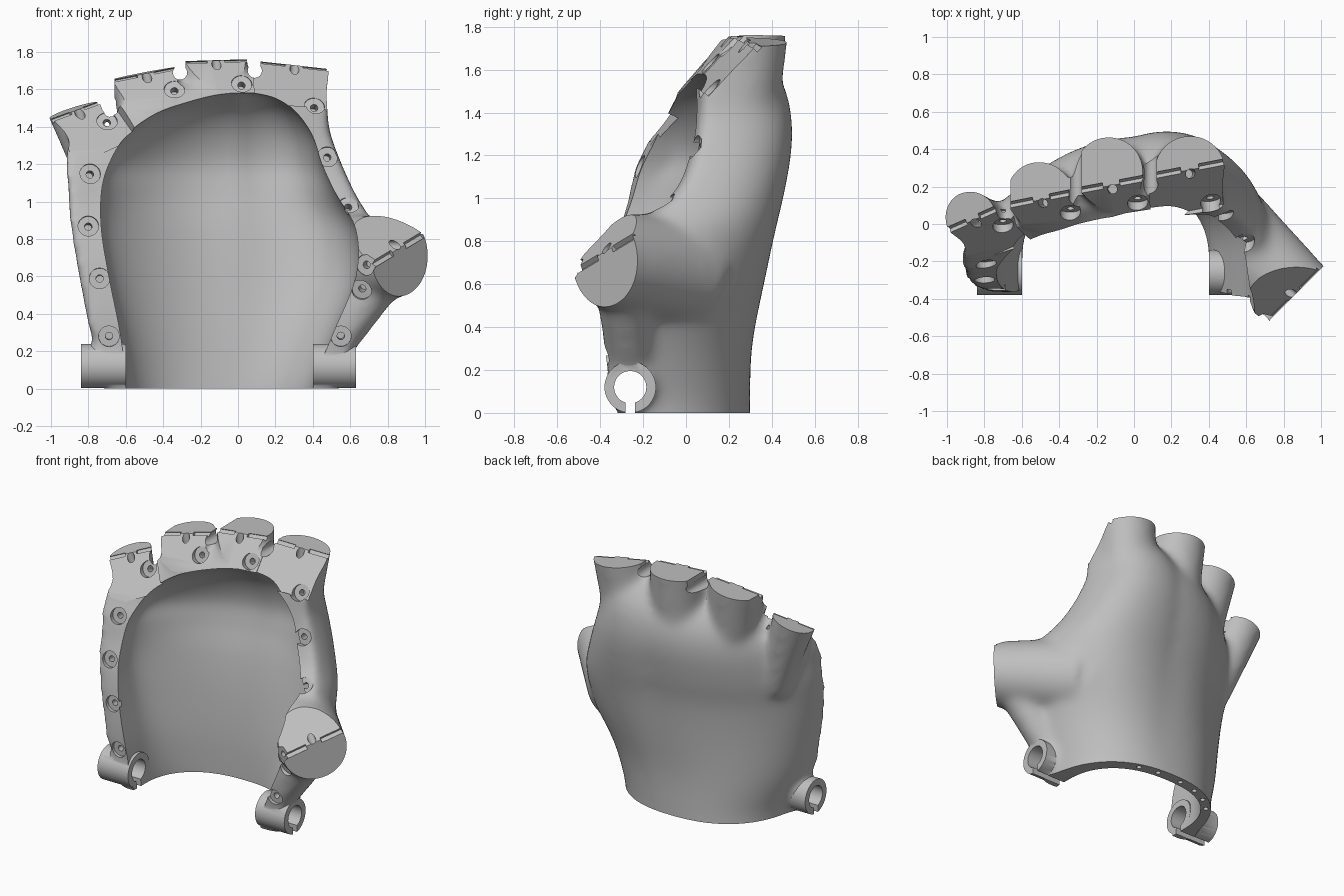
import bpy, bmesh, math
from mathutils import Vector, Matrix
from mathutils.bvhtree import BVHTree

cube = bpy.data.objects.get("Cube")
if cube:
    bpy.data.objects.remove(cube)

grey = bpy.data.materials.new("plain_grey")
grey.use_nodes = True
grey.diffuse_color = (0.52, 0.52, 0.52, 1)
grey.node_tree.nodes["Principled BSDF"].inputs["Base Color"].default_value = (0.52, 0.52, 0.52, 1)


def make(name, bm):
    bmesh.ops.recalc_face_normals(bm, faces=bm.faces)
    mesh = bpy.data.meshes.new(name)
    bm.to_mesh(mesh)
    bm.free()
    mesh.materials.append(grey)
    ob = bpy.data.objects.new(name, mesh)
    bpy.context.collection.objects.link(ob)
    return ob


def apply(ob, kind, **settings):
    mod = ob.modifiers.new("step", kind)
    for key, value in settings.items():
        setattr(mod, key, value)
    bpy.ops.object.select_all(action='DESELECT')
    bpy.context.view_layer.objects.active = ob
    ob.select_set(True)
    bpy.ops.object.modifier_apply(modifier=mod.name)


def combine(ob, bm, operation='DIFFERENCE'):
    tool = make("tool", bm)
    tool.hide_render = True
    apply(ob, 'BOOLEAN', object=tool, operation=operation, solver='MANIFOLD')
    bpy.data.objects.remove(tool)


def cone(bm, p0, p1, r0, r1, segments=48):
    p0, p1 = Vector(p0), Vector(p1)
    d = p1 - p0
    m = Matrix.Translation((p0 + p1) / 2) @ d.to_track_quat('Z', 'Y').to_matrix().to_4x4()
    bmesh.ops.create_cone(bm, cap_ends=True, segments=segments, radius1=r0,
                          radius2=r1, depth=d.length, matrix=m)
    return bm


def box(bm, center, size, x_axis=(1, 0, 0), z_axis=(0, 0, 1)):
    x, z = Vector(x_axis).normalized(), Vector(z_axis).normalized()
    rot = Matrix((x, z.cross(x), z)).transposed().to_4x4()
    m = Matrix.Translation(center) @ rot @ Matrix.Diagonal((*size, 1))
    bmesh.ops.create_cube(bm, size=1, matrix=m)
    return bm


def interpolate(rows, steps=5):
    out = []
    for i in range(len(rows) - 1):
        a, b, c, d = (rows[min(max(i + k, 0), len(rows) - 1)] for k in (-1, 0, 1, 2))
        for j in range(steps):
            t = j / steps
            out.append([q + t * (r - p) / 2 + t * t * (p - 2.5 * q + 2 * r - s / 2)
                        + t ** 3 * (1.5 * (q - r) + (s - p) / 2)
                        for p, q, r, s in zip(a, b, c, d)])
    return out + [list(rows[-1])]


def arch_point(row, angle, tilt):
    z, xl, yl, xr, yr, yb = row
    power = lambda v: math.copysign(abs(v) ** 0.85, v)
    k = -power(math.cos(angle))
    x = (xl + xr) / 2 + k * (xr - xl) / 2
    base = yl + (yr - yl) * (k + 1) / 2
    # The back of the hand is fuller towards the thumb side
    back = yb + z * (0.3 * max(x, 0) - 0.3 * min(x - 0.15, 0) ** 2)
    y = base + (back - base) * power(max(math.sin(angle), 0))
    return Vector((x, y, z - tilt * (x - 0.25) ** 2 * (z / 1.64) ** 3))


def loft(bm, rows, tilt=0.0, front=None, n=40):
    rings = []
    for row in interpolate(rows):
        pts = [arch_point(row, math.pi * i / n, tilt) for i in range(n + 1)]
        if front is not None:
            pts += [Vector((pts[-1].x, front, row[0])), Vector((pts[0].x, front, row[0]))]
        rings.append([bm.verts.new(p) for p in pts])
    for a, b in zip(rings, rings[1:]):
        for i in range(len(a)):
            j = (i + 1) % len(a)
            bm.faces.new((a[i], a[j], b[j], b[i]))
    bm.faces.new(rings[0])
    bm.faces.new(rings[-1])
    return bm


# Outer hull: height, left x, left y, right x, right y, back y
outer = [(-0.1, -.69, -.30, .52, -.30, .30), (0.05, -.70, -.32, .53, -.32, .30),
         (0.3, -.79, -.36, .62, -.38, .31), (0.6, -.85, -.35, .74, -.37, .35),
         (0.85, -.89, -.32, .74, -.24, .39), (1.05, -.91, -.28, .63, -.03, .44),
         (1.25, -.92, -.25, .54, .05, .48), (1.4, -.93, -.20, .49, .07, .48),
         (1.52, -.93, -.17, .48, .08, .44), (1.62, -.93, -.13, .48, .09, .36),
         (1.7, -.92, -.1, .47, .1, .26)]
# Palm hollow
inner = [(-0.1, -.60, -.2, .40, -.2, .22), (0.05, -.60, -.2, .41, -.2, .22),
         (0.3, -.63, -.2, .51, -.2, .23), (0.6, -.69, -.2, .63, -.2, .26),
         (0.85, -.73, -.2, .63, -.2, .30), (1.05, -.73, -.2, .52, -.1, .35),
         (1.2, -.69, -.1, .45, 0, .37), (1.35, -.60, -.1, .40, 0, .33),
         (1.47, -.45, -.1, .32, 0, .25), (1.55, -.25, -.1, .22, 0, .14),
         (1.58, -.12, -.1, .12, 0, .08)]

# Stumps: slot centre, slot direction, end normal, end radius, backset, root, root radius
stumps = [((-.86, .02, 1.49), (.27, .12, .1), (0, 0, 1), .14, .03, (-.7, .0, .95), .09),
          ((-.495, .13, 1.685), (.35, .07, .07), (0, 0, 1), .165, .04, (-.4, .08, 1.0), .15),
          ((-.12, .206, 1.755), (.32, .06, .01), (0, 0, 1), .165, .09, (-.1, .2, 1.0), .18),
          ((.3, .29, 1.73), (.36, .07, -.04), (0, 0, 1), .175, .0, (.22, .2, 1.0), .18),
          ((.86, -.38, .75), (-.25, -.25, -.15), (.7, -.7, 0), .185, .03, (.45, -.0, .66), .27)]
frames = []
for c, l, n, r, offset, root, r0 in stumps:
    c, l, n = Vector(c), Vector(l).normalized(), Vector(n)
    n = (n - l * n.dot(l)).normalized()
    back = n.cross(l)
    frames.append((c, l, n, back, (n * 0.67 - back * 0.74).normalized(), r, offset, root, r0))

# Wrist knobs: inner end, outer end
knobs = [(-.6, -.84), (.4, .63)]

# Fuse hull, stumps, thumb webs and knob fillets into one flowing body
bm = loft(bmesh.new(), outer, tilt=0.2)
for c, l, n, back, bevel, r, offset, root, r0 in frames:
    cone(bm, root, c + back * offset + n * 0.12, r0, r + .02)
cone(bm, (.1, .15, .62), (.45, 0, .66), .21, .27)
cone(bm, (.5, -.26, .22), (.8, -.3, .64), .11, .13)
for x0, x1 in knobs:
    cone(bm, (x0, -.26, .12), (x1 * 0.96, -.26, .12), .12, .11)
palm = make("palm_shell", bm)
apply(palm, 'REMESH', mode='VOXEL', voxel_size=0.02)
apply(palm, 'SMOOTH', factor=0.5, iterations=32)
combine(palm, loft(bmesh.new(), inner, front=-0.9))

# Flat stump ends and slanted front faces
for c, l, n, back, bevel, r, offset, root, r0 in frames:
    w = 2 * r + 0.08
    combine(palm, box(bmesh.new(), c + n * 0.2, (w, 0.6, 0.4), l, n))
    combine(palm, box(bmesh.new(), c + bevel * 0.2, (w + 0.03, 0.64, 0.4), l, bevel))

# Hinge slots and cord holes
for c, l, n, back, bevel, r, offset, root, r0 in frames:
    bm = bmesh.new()
    for side in (-1, 1):
        box(bm, c + l * side * r * 0.68, (r * 0.8, 0.03, 0.05), l, bevel)
    combine(palm, bm)
    p = c - back * 0.02
    combine(palm, cone(bmesh.new(), p + n * 0.1, p - n * 0.15, .025, .025, 20))

# Gaps between the fingers
for x, z in ((-.69, 1.53), (-.31, 1.69), (.09, 1.7)):
    combine(palm, box(bmesh.new(), (x, 0.2, z + 0.2), (.06, 1, 0.4)))
    combine(palm, cone(bmesh.new(), (x, -.4, z), (x, .7, z), .038, .038, 24))

# Wrist knobs with slotted bores
for x0, x1 in knobs:
    a, b = min(x0, x1), max(x0, x1)
    combine(palm, cone(bmesh.new(), (a, -.26, .12), (b, -.26, .12), .12, .12), 'UNION')
    combine(palm, cone(bmesh.new(), (a - .05, -.26, .12), (b + .05, -.26, .12), .075, .075))
    combine(palm, box(bmesh.new(), ((a + b) / 2, -.26, .03), (.4, .045, .12)))

# Flat wrist edge with pin holes
combine(palm, box(bmesh.new(), (0, 0, -0.2), (3, 3, 0.4)))
bm = bmesh.new()
for i in range(6):
    angle = 0.7 + 0.25 * i
    p = (arch_point(outer[1], angle, 0) + arch_point(inner[1], angle, 0)) / 2
    cone(bm, (p.x, p.y, -0.05), (p.x, p.y, 0.08), .017, .017, 16)
combine(palm, bm)

# Counterbored screw holes around the rim, square to the surface
screws = [(-.69, .28), (-.74, .59), (-.80, .87), (-.79, 1.15), (-.70, 1.43), (-.34, 1.6),
          (.02, 1.63), (.41, 1.51), (.48, 1.24), (.59, .98), (.68, .66), (.66, .53), (.55, .28)]
tree = BVHTree.FromObject(palm, bpy.context.evaluated_depsgraph_get())
for x, z in screws:
    hit, normal, _, _ = tree.ray_cast(Vector((x, -2, z)), Vector((0, 1, 0)))
    if hit is None or hit.y > 0.2:
        continue
    normal = (normal + Vector((0, -1, 0))).normalized()
    combine(palm, cone(bmesh.new(), hit + normal * .06, hit - normal * .025, .055, .055, 28))
    combine(palm, cone(bmesh.new(), hit + normal * .06, hit - normal * .09, .02, .02, 16))

bpy.ops.object.select_all(action='DESELECT')
bpy.context.view_layer.objects.active = palm
palm.select_set(True)
bpy.ops.object.shade_smooth_by_angle(angle=math.radians(35))
